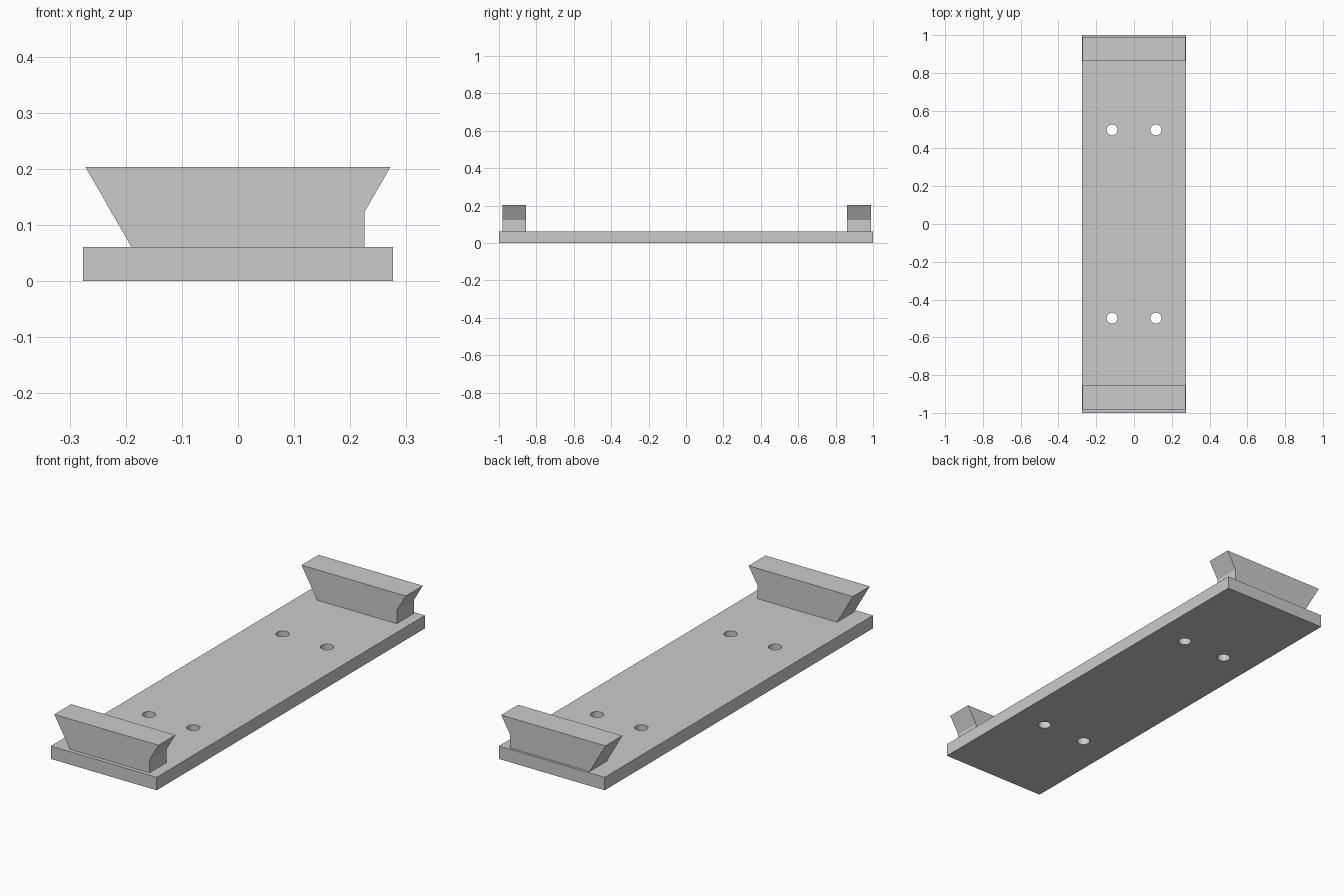
import bpy
import bmesh

cube = bpy.data.objects.get("Cube")
if cube:
    bpy.data.objects.remove(cube, do_unlink=True)

grey = bpy.data.materials.new("light grey")
grey.use_nodes = True
colour = (0.6, 0.6, 0.6, 1)
grey.diffuse_color = colour
grey.node_tree.nodes["Principled BSDF"].inputs["Base Color"].default_value = colour


def extrude_profile(name, outline, y0, y1):
    """Extrude an (x, z) outline along y."""
    bm = bmesh.new()
    face = bm.faces.new([bm.verts.new((x, y0, z)) for x, z in outline])
    result = bmesh.ops.extrude_face_region(bm, geom=[face])
    verts = [v for v in result["geom"] if isinstance(v, bmesh.types.BMVert)]
    bmesh.ops.translate(bm, verts=verts, vec=(0, y1 - y0, 0))
    bmesh.ops.recalc_face_normals(bm, faces=bm.faces)
    mesh = bpy.data.meshes.new(name)
    bm.to_mesh(mesh)
    bm.free()
    mesh.materials.append(grey)
    obj = bpy.data.objects.new(name, mesh)
    bpy.context.collection.objects.link(obj)
    return obj


# Flat base plate
W, T = 0.276, 0.061
plate = extrude_profile("base_plate", [(-W, 0), (W, 0), (W, T), (-W, T)], -1, 1)

# Four screw holes through the plate
for sx in (-1, 1):
    for sy in (-1, 1):
        bpy.ops.mesh.primitive_cylinder_add(
            vertices=32, radius=0.029, depth=0.3, location=(sx * 0.116, sy * 0.498, 0.03))
        cutter = bpy.context.object
        cutter.name = "hole_cutter"
        cutter.data.materials.append(grey)
        cutter.hide_render = True
        cutter.hide_set(True)
        cut = plate.modifiers.new("screw_hole", "BOOLEAN")
        cut.operation = "DIFFERENCE"
        cut.solver = "EXACT"
        cut.object = cutter

# Apply the cuts and drop the cutters
bpy.context.view_layer.update()
graph = bpy.context.evaluated_depsgraph_get()
drilled = bpy.data.meshes.new_from_object(plate.evaluated_get(graph))
plate.modifiers.clear()
plate.data = drilled
for obj in [o for o in bpy.data.objects if o.name.startswith("hole_cutter")]:
    bpy.data.objects.remove(obj, do_unlink=True)

# Smooth hole walls, sharp plate edges
bpy.ops.object.select_all(action="DESELECT")
plate.select_set(True)
bpy.context.view_layer.objects.active = plate
bpy.ops.object.shade_smooth_by_angle()

# Flared end blocks, undercut at both ends
flare = [(-0.19, T), (0.225, T), (0.225, 0.123), (0.272, 0.204), (-0.272, 0.204)]
extrude_profile("front_block", flare, -0.981, -0.855)
extrude_profile("back_block", flare, 0.862, 0.989)
